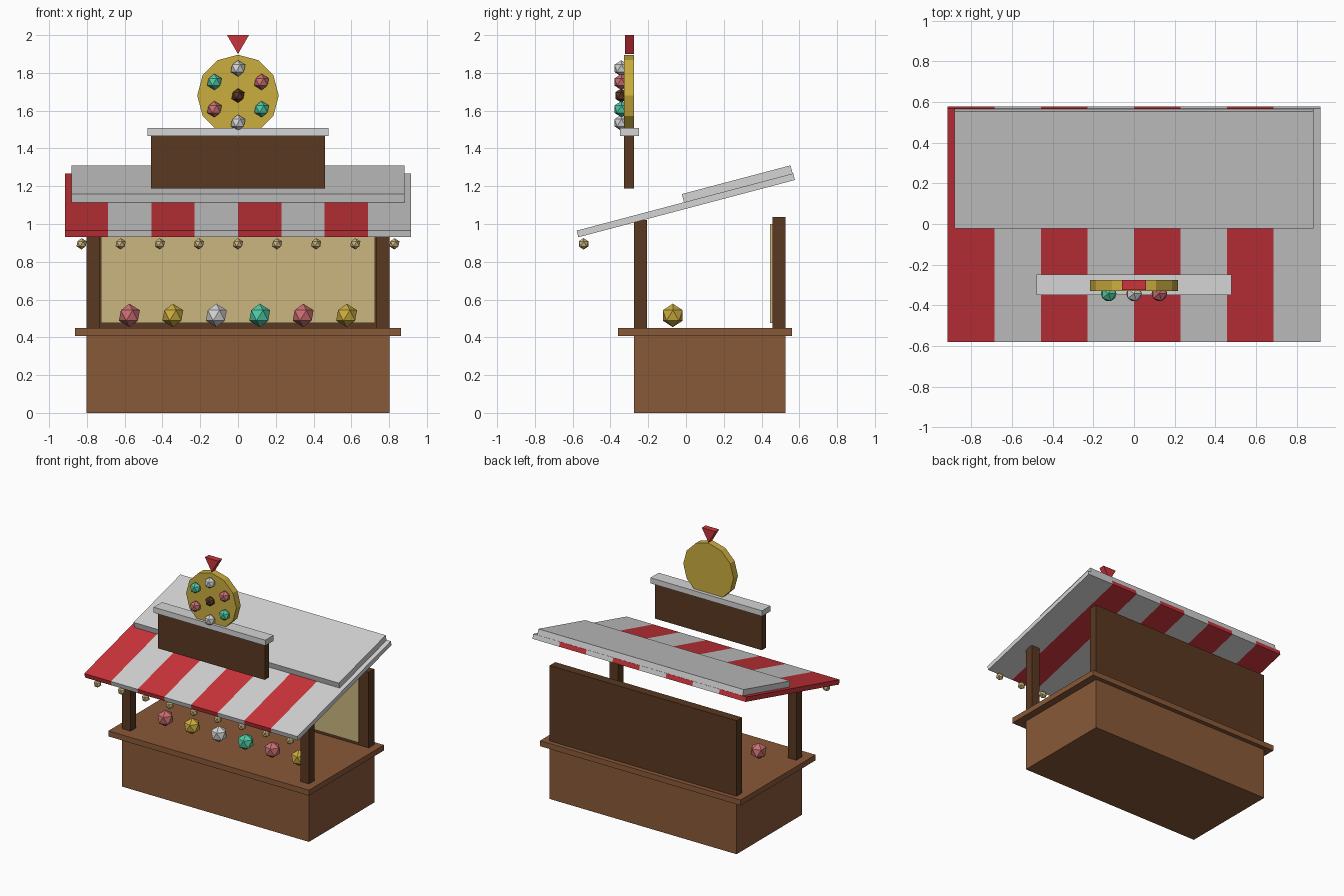
import bpy
from math import radians, sin, cos, pi
from mathutils import Matrix, Vector

old = bpy.data.objects.get("Cube")
if old:
    bpy.data.objects.remove(old, do_unlink=True)


def material(name, r, g, b):
    m = bpy.data.materials.new(name)
    m.use_nodes = True
    m.diffuse_color = (r, g, b, 1)
    m.node_tree.nodes["Principled BSDF"].inputs["Base Color"].default_value = (r, g, b, 1)
    return m


WOOD = material("warm wood", 0.25, 0.1, 0.04)
DARK = material("dark wood", 0.1, 0.04, 0.015)
CREAM = material("cream", 0.6, 0.47, 0.21)
WHITE = material("white", 0.66, 0.66, 0.66)
RED = material("red", 0.6, 0.035, 0.045)
GOLD = material("gold", 0.6, 0.42, 0.05)
PINK = material("pink", 0.6, 0.16, 0.17)
TEAL = material("teal", 0.08, 0.6, 0.38)


def finish(name, mat):
    ob = bpy.context.object
    ob.name = name
    ob.data.materials.append(mat)
    return ob


def box(name, mat, x, y, z):
    """Box from (min, max) pairs along each axis."""
    bpy.ops.mesh.primitive_cube_add(size=1)
    ob = finish(name, mat)
    size = Vector([b - a for a, b in (x, y, z)])
    mid = Vector([(a + b) / 2 for a, b in (x, y, z)])
    ob.data.transform(Matrix.Translation(mid) @ Matrix.Diagonal(size.to_4d()))
    return ob


def gem(name, mat, loc, radius):
    bpy.ops.mesh.primitive_ico_sphere_add(subdivisions=1, radius=radius, location=loc)
    return finish(name, mat)


def disc(name, mat, sides, radius, depth, loc, spin):
    """Upright polygonal plate facing the front."""
    bpy.ops.mesh.primitive_cylinder_add(vertices=sides, radius=radius, depth=depth, location=loc)
    ob = finish(name, mat)
    ob.data.transform(Matrix.Rotation(radians(90), 4, 'X') @ Matrix.Rotation(spin, 4, 'Z'))
    return ob


# Counter
box("counter_base", WOOD, (-0.803, 0.803), (-0.275, 0.526), (0, 0.41))
box("counter_top", WOOD, (-0.862, 0.862), (-0.36, 0.56), (0.407, 0.45))

# Posts and back wall
for side, x in (("right", -0.803), ("left", 0.73)):
    box(side + "_front_post", DARK, (x, x + 0.073), (-0.275, -0.207), (0.45, 1.02))
box("back_wall", DARK, (-0.803, 0.803), (0.458, 0.526), (0.45, 1.037))
box("back_panel", CREAM, (-0.725, 0.725), (0.445, 0.458), (0.475, 1.0))

# Sloping roof: striped awning with a plain upper slab
slope = Matrix.Translation((0, -0.57, 0.93)) @ Matrix.Rotation(radians(14.8), 4, 'X')
stripe = 0.229
for i in range(8):
    x = (i - 4) * stripe
    ob = box(f"awning_stripe_{i + 1}", WHITE if i % 2 else RED,
             (x, x + stripe), (0, 1.186), (0, 0.036))
    ob.matrix_world = slope
ob = box("upper_roof_slab", WHITE, (-0.882, 0.882), (0.588, 1.183), (0.036, 0.081))
ob.matrix_world = slope

# Sign board
box("sign_board", DARK, (-0.46, 0.46), (-0.328, -0.275), (1.187, 1.468))
box("sign_cap", WHITE, (-0.48, 0.48), (-0.35, -0.248), (1.466, 1.509))

# Prize wheel, its gems and pointer
hub = Vector((0, -0.302, 1.68))
disc("prize_wheel", GOLD, 12, 0.216, 0.054, hub, 0)
face = hub + Vector((0, -0.04, 0))
gem("wheel_hub", DARK, face, 0.038)
for i in range(6):
    a = i * pi / 3
    gem(f"wheel_gem_{i + 1}", (WHITE, PINK, TEAL)[i % 3],
        face + Vector((sin(a), 0, cos(a))) * 0.144, 0.043)
disc("wheel_pointer", RED, 3, 0.067, 0.047, (0, -0.3, 1.9665), pi)
# Turn the pointer so that its tip is down
pointer = bpy.context.object
if min(v.co.z for v in pointer.data.vertices) > -0.06:
    pointer.data.transform(Matrix.Rotation(pi, 4, 'Y'))

# Prizes on the counter
for i, mat in enumerate((PINK, GOLD, WHITE, TEAL, PINK, GOLD)):
    gem(f"prize_{i + 1}", mat, ((i - 2.5) * 0.23, -0.07, 0.516), 0.062)

# Bulbs along the awning's front edge
for i in range(9):
    gem(f"bulb_{i + 1}", CREAM, ((i - 4) * 0.207, -0.542, 0.895), 0.03)
